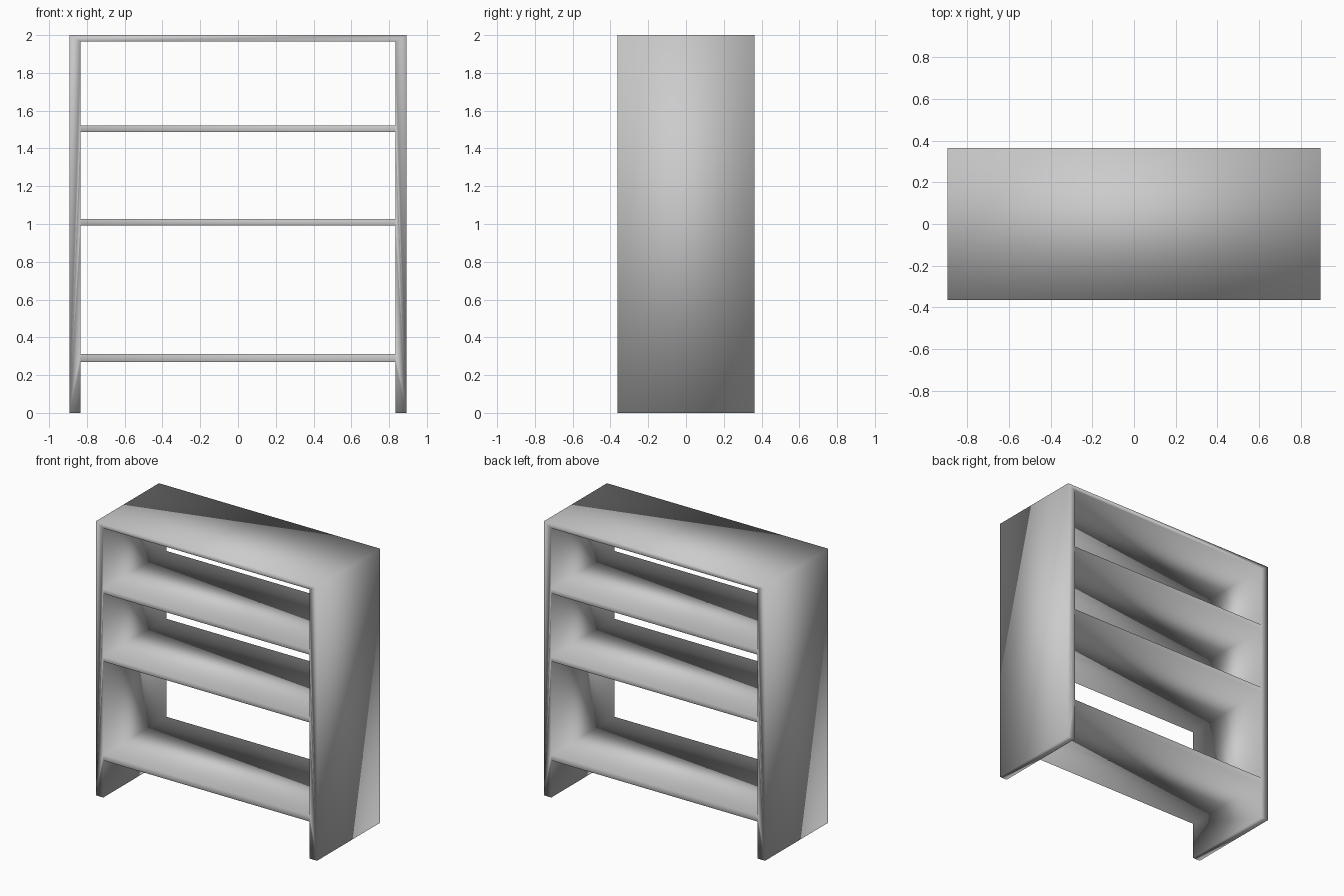
import bpy
import bmesh
from math import pi

if "Cube" in bpy.data.objects:
    bpy.data.objects.remove(bpy.data.objects["Cube"])

W, D, H = 1.786, 0.727, 2.0      # overall width, depth, height
T = 0.06                         # side panel thickness
X, XI = W / 2, W / 2 - T
TOP_UNDER = 1.965
# (underside, upper face) of each shelf, lowest first
SHELVES = [(0.27, 0.312), (0.993, 1.027), (1.488, 1.522)]

# Front profile: outer outline plus one opening above each shelf
low = SHELVES[0][0]
loops = [[(-X, 0), (-XI, 0), (-XI, low), (XI, low), (XI, 0), (X, 0), (X, H), (-X, H)]]
ceilings = [s[0] for s in SHELVES[1:]] + [TOP_UNDER]
for (_, floor), ceiling in zip(SHELVES, ceilings):
    loops.append([(-XI, floor), (XI, floor), (XI, ceiling), (-XI, ceiling)])

curve = bpy.data.curves.new("shelf_unit_profile", "CURVE")
curve.dimensions = "2D"
curve.fill_mode = "BOTH"
curve.extrude = D / 2
for pts in loops:
    spline = curve.splines.new("POLY")
    spline.points.add(len(pts) - 1)
    for p, (x, z) in zip(spline.points, pts):
        p.co = (x, z, 0, 1)
    spline.use_cyclic_u = True

# Shelf unit: extrude the profile front to back, stand it up and convert
unit = bpy.data.objects.new("shelf_unit", curve)
bpy.context.collection.objects.link(unit)
unit.rotation_euler = (pi / 2, 0, 0)
bpy.context.view_layer.objects.active = unit
unit.select_set(True)
bpy.ops.object.convert(target="MESH")
bpy.ops.object.transform_apply(location=False, rotation=True, scale=False)

# Weld into one continuous smooth-shaded frame
unit = bpy.context.object
bm = bmesh.new()
bm.from_mesh(unit.data)
bmesh.ops.remove_doubles(bm, verts=bm.verts, dist=0.0005)
bmesh.ops.recalc_face_normals(bm, faces=bm.faces)
for f in bm.faces:
    f.smooth = True
for e in bm.edges:
    e.smooth = True
bm.to_mesh(unit.data)
bm.free()
